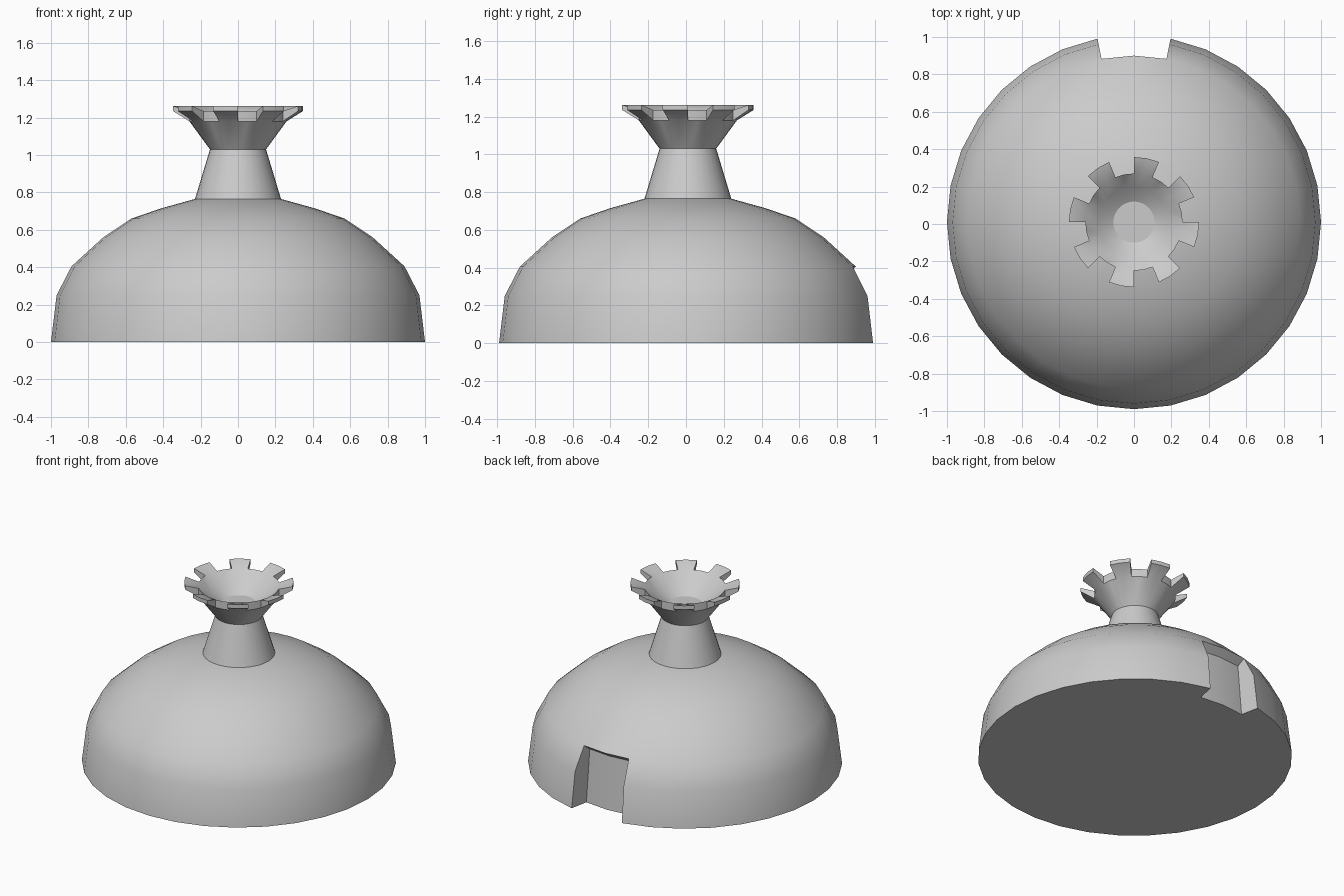
import bpy, bmesh, math

SEGMENTS = 32
CENTRE_Y = 0.01

cube = bpy.data.objects.get("Cube")
if cube:
    bpy.data.objects.remove(cube, do_unlink=True)

grey = bpy.data.materials.new("plain grey")
grey.use_nodes = True
COLOUR = (0.6, 0.6, 0.6, 1)
grey.diffuse_color = COLOUR
grey.node_tree.nodes["Principled BSDF"].inputs["Base Color"].default_value = COLOUR


def point(bm, radius, z, step):
    """Vertex on a circle, placed by its segment number."""
    a = math.tau * step / SEGMENTS
    return bm.verts.new((radius * math.cos(a), radius * math.sin(a), z))


def ring(bm, radius, z):
    return [point(bm, radius, z, i) for i in range(SEGMENTS)]


def bridge(bm, low, high, steps=range(SEGMENTS)):
    for i in steps:
        j = (i + 1) % SEGMENTS
        bm.faces.new((low[i], low[j], high[j], high[i]))


def finish(bm, name, angle):
    bmesh.ops.recalc_face_normals(bm, faces=bm.faces)
    mesh = bpy.data.meshes.new(name)
    bm.to_mesh(mesh)
    bm.free()
    mesh.materials.append(grey)
    obj = bpy.data.objects.new(name, mesh)
    obj.location.y = CENTRE_Y
    bpy.context.collection.objects.link(obj)
    bpy.ops.object.select_all(action='DESELECT')
    obj.select_set(True)
    bpy.context.view_layer.objects.active = obj
    bpy.ops.object.shade_smooth_by_angle(angle=math.radians(angle))


# Domed body, with a two-segment notch in the back of its skirt
bm = bmesh.new()
profile = [(1, 0), (0.97, 0.25), (0.89, 0.405), (0.72, 0.56),
           (0.57, 0.66), (0.41, 0.715), (0.23, 0.765)]
rings = [ring(bm, r, z) for r, z in profile]
first, last = 7, 9
skirt_steps = [i for i in range(SEGMENTS) if not first <= i < last]
for level in range(len(rings) - 1):
    steps = skirt_steps if level < 2 else range(SEGMENTS)
    bridge(bm, rings[level], rings[level + 1], steps)
bm.faces.new(rings[-1])

# Notch: back wall, ledge and two cheeks
notch = range(first, last + 1)
foot = {i: point(bm, 0.87, 0, i) for i in notch}
head = {i: point(bm, 0.84, 0.365, i) for i in notch}
bridge(bm, foot, head, range(first, last))
bridge(bm, head, rings[2], range(first, last))
for i in (first, last):
    bm.faces.new((rings[0][i], rings[1][i], rings[2][i], head[i], foot[i]))

# Flat base that follows the notch
outline = rings[0][:first + 1] + [foot[i] for i in notch] + rings[0][last:]
bm.faces.new(outline)
loose = [v for v in bm.verts if not v.link_faces]
bmesh.ops.delete(bm, geom=loose, context='VERTS')
finish(bm, "domed_body", 32)

# Tapered neck
bm = bmesh.new()
low, high = ring(bm, 0.23, 0.765), ring(bm, 0.15, 1.03)
bridge(bm, low, high)
bm.faces.new(low)
bm.faces.new(high)
finish(bm, "neck", 30)

# Flared cup with a hollow bowl and eight teeth round its rim
bm = bmesh.new()
cup_profile = [(0.15, 1.03), (0.26, 1.18), (0.26, 1.235), (0.19, 1.165), (0.11, 1.115)]
cup = [ring(bm, r, z) for r, z in cup_profile]
for low, high in zip(cup, cup[1:]):
    bridge(bm, low, high)
bm.faces.new(cup[0])
bm.faces.new(cup[-1])
rim_faces = [f for f in bm.faces
             if all(v in cup[1] or v in cup[2] for v in f.verts)]


def is_tooth(face):
    c = face.calc_center_median()
    step = int(math.atan2(c.y, c.x) % math.tau / math.tau * SEGMENTS)
    return step % 4 >= 2


teeth = [f for f in rim_faces if is_tooth(f)]
grown = bmesh.ops.extrude_face_region(bm, geom=teeth)
bmesh.ops.delete(bm, geom=teeth, context='FACES')
for v in [g for g in grown["geom"] if isinstance(g, bmesh.types.BMVert)]:
    scale = 0.348 / 0.26
    v.co.x *= scale
    v.co.y *= scale
    v.co.z = 1.262 if v.co.z > 1.2 else 1.235
finish(bm, "toothed_cup", 30)
